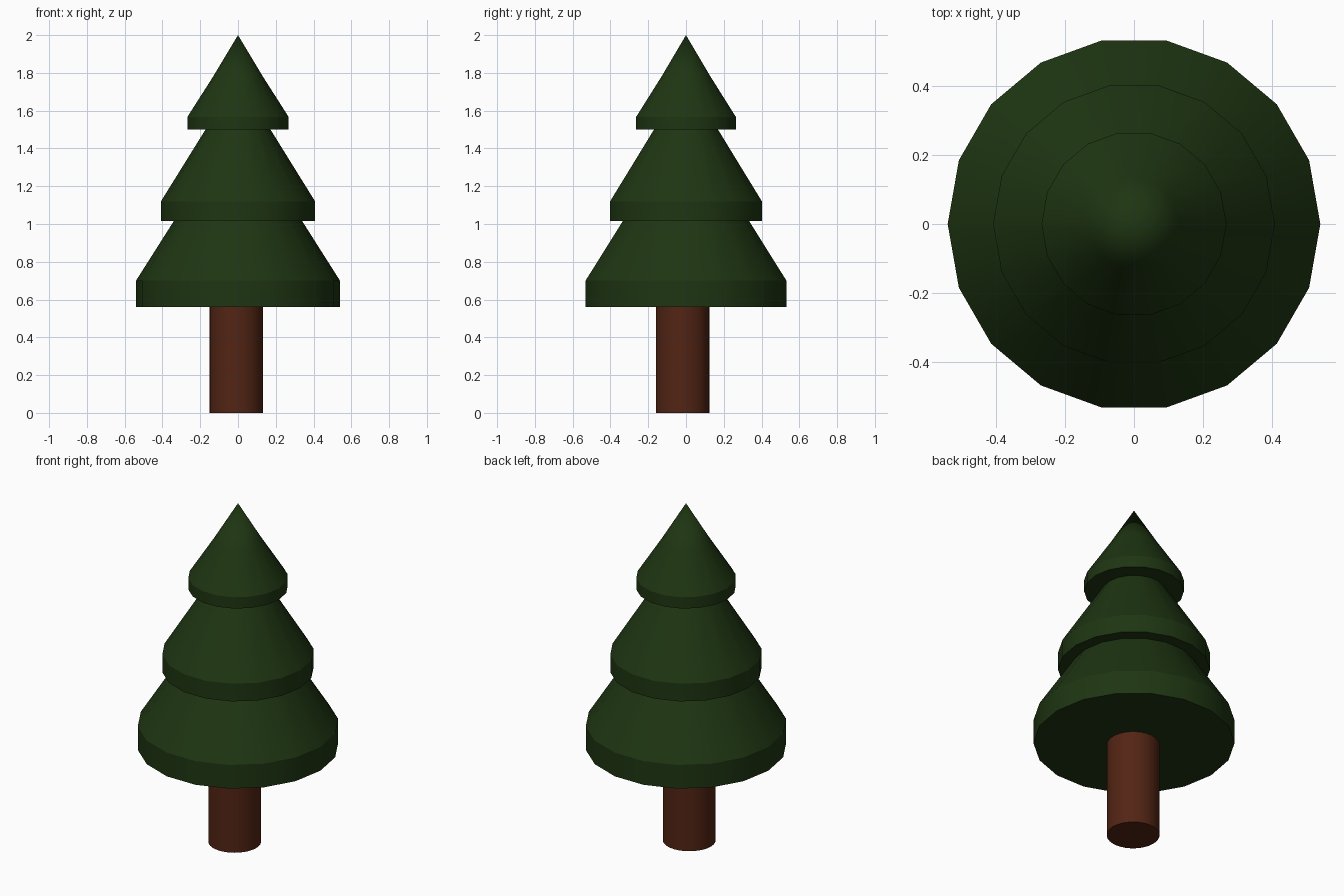
import bpy, bmesh
from math import cos, sin, tau, radians

if "Cube" in bpy.data.objects:
    bpy.data.objects.remove(bpy.data.objects["Cube"])


def material(name, rgb):
    m = bpy.data.materials.new(name)
    m.diffuse_color = (*rgb, 1)
    m.use_nodes = True
    m.node_tree.nodes["Principled BSDF"].inputs["Base Color"].default_value = m.diffuse_color
    return m


def lathe(name, profile, sides, mat, center=(0, 0)):
    """Revolve (radius, z) points around z; radius 0 closes to a tip, open ends get a cap."""
    bm = bmesh.new()
    rings = []
    for r, z in profile:
        n = sides if r > 0 else 1
        rings.append([bm.verts.new((r * cos(tau * i / sides), r * sin(tau * i / sides), z))
                      for i in range(n)])
    for a, b in zip(rings, rings[1:]):
        for i in range(sides):
            j = (i + 1) % sides
            if len(b) == 1:
                bm.faces.new((a[i], a[j], b[0]))
            else:
                bm.faces.new((a[i], a[j], b[j], b[i]))
    for end in (rings[0], rings[-1]):
        if len(end) > 1:
            bm.faces.new(end)
    bmesh.ops.recalc_face_normals(bm, faces=bm.faces)
    mesh = bpy.data.meshes.new(name)
    bm.to_mesh(mesh)
    bm.free()
    mesh.materials.append(mat)
    ob = bpy.data.objects.new(name, mesh)
    ob.location = (*center, 0)
    bpy.context.collection.objects.link(ob)
    bpy.ops.object.select_all(action='DESELECT')
    ob.select_set(True)
    bpy.context.view_layer.objects.active = ob
    bpy.ops.object.shade_smooth_by_angle(angle=radians(30))
    return ob


green = material("needles", (0.013, 0.036, 0.006))
brown = material("bark", (0.085, 0.018, 0.007))

# Three stacked skirts of foliage, narrowing to a point
foliage = [(0.54, 0.56), (0.54, 0.70), (0.34, 1.015),
           (0.408, 1.015), (0.408, 1.12), (0.172, 1.50),
           (0.268, 1.50), (0.268, 1.567), (0.132, 1.78), (0, 2.0)]
lathe("foliage", foliage, 18, green)

# Trunk, slightly off the foliage axis
lathe("trunk", [(0.142, 0), (0.142, 0.60)], 32, brown, (-0.009, -0.018))
